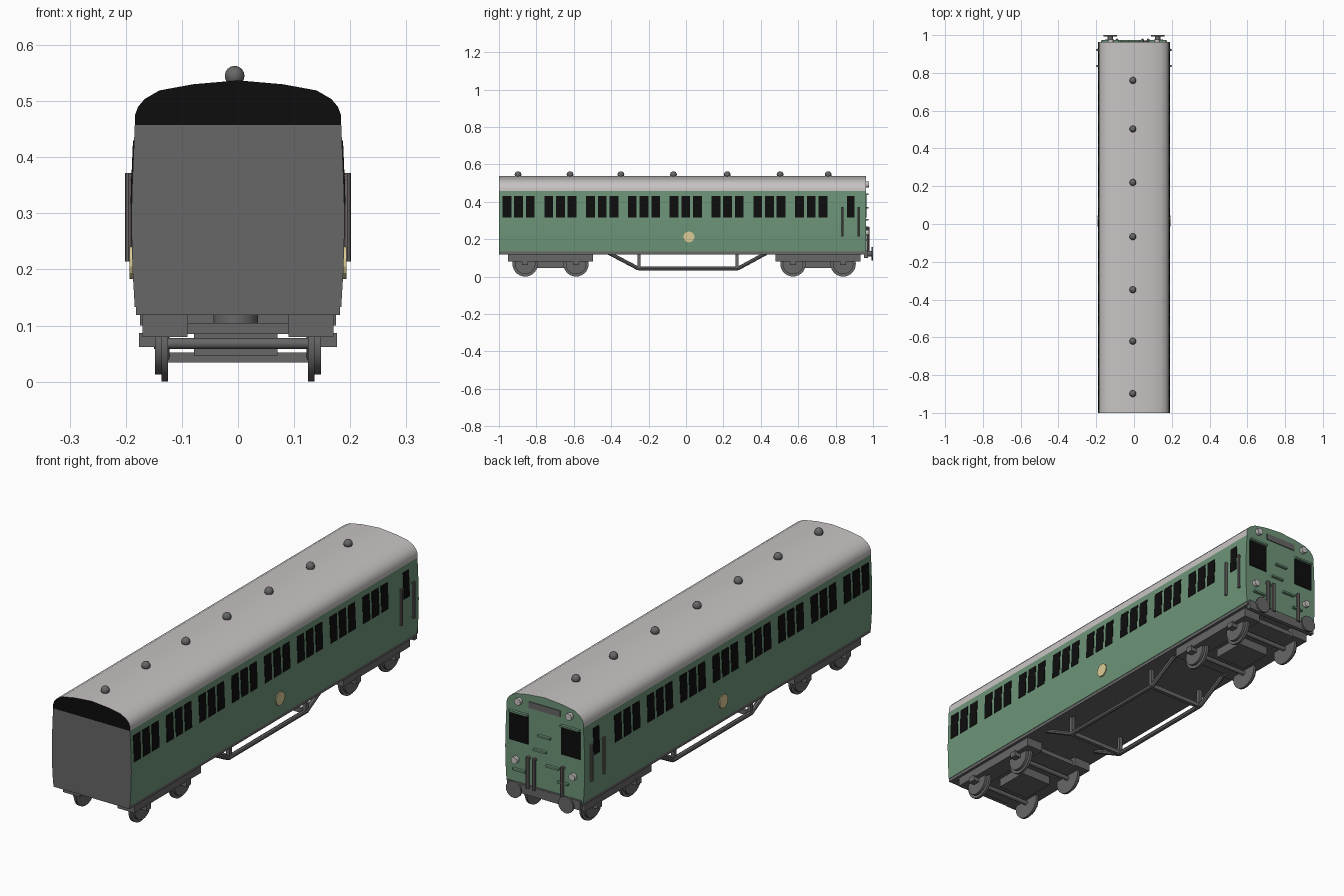
import bpy, bmesh, math
from mathutils import Vector, Matrix

if "Cube" in bpy.data.objects:
    bpy.data.objects.remove(bpy.data.objects["Cube"])


def mat(name, r, g, b):
    m = bpy.data.materials.new(name)
    m.diffuse_color = (r, g, b, 1)
    m.use_nodes = True
    m.node_tree.nodes["Principled BSDF"].inputs["Base Color"].default_value = m.diffuse_color
    return m


GREEN = mat("coach green", 0.155, 0.30, 0.19)
GREY = mat("frame grey", 0.135, 0.135, 0.135)
ROOF = mat("roof grey", 0.58, 0.55, 0.55)
BLACK = mat("window black", 0.004, 0.004, 0.004)
CREAM = mat("badge cream", 0.70, 0.60, 0.30)
RAIL = mat("rail grey", 0.15, 0.13, 0.13)


def finish(bm, name, mats, smooth=False):
    bmesh.ops.recalc_face_normals(bm, faces=bm.faces)
    me = bpy.data.meshes.new(name)
    bm.to_mesh(me)
    bm.free()
    for m in mats:
        me.materials.append(m)
    ob = bpy.data.objects.new(name, me)
    bpy.context.collection.objects.link(ob)
    if smooth:
        bpy.context.view_layer.objects.active = ob
        ob.select_set(True)
        bpy.ops.object.shade_smooth_by_angle(angle=math.radians(35))
        ob.select_set(False)
    return ob


def add_box(bm, x0, x1, y0, y1, z0, z1):
    c = Vector(((x0 + x1) / 2, (y0 + y1) / 2, (z0 + z1) / 2))
    s = Matrix.Diagonal((x1 - x0, y1 - y0, z1 - z0, 1))
    bmesh.ops.create_cube(bm, size=1, matrix=Matrix.Translation(c) @ s)


def add_rod(bm, a, b, r, seg=12):
    a, b = Vector(a), Vector(b)
    d = b - a
    m = Matrix.Translation((a + b) / 2) @ d.to_track_quat('Z', 'Y').to_matrix().to_4x4()
    bmesh.ops.create_cone(bm, cap_ends=True, segments=seg, radius1=r, radius2=r,
                          depth=d.length, matrix=m)


def add_ball(bm, c, r):
    bmesh.ops.create_uvsphere(bm, u_segments=14, v_segments=8, radius=r,
                              matrix=Matrix.Translation(c))


def boxes(name, m, *dims):
    bm = bmesh.new()
    for d in dims:
        add_box(bm, *d)
    return finish(bm, name, [m])


Y0, Y1 = -1.0, 0.963
SIDE = [(0.184, 0.133), (0.188, 0.20), (0.190, 0.28), (0.189, 0.34), (0.184, 0.457)]
TOP = [(0.184, 0.457), (0.184, 0.474), (0.178, 0.490), (0.166, 0.504), (0.140, 0.519),
       (0.080, 0.530), (0.0, 0.537)]


def side_x(z):
    for (xa, za), (xb, zb) in zip(SIDE, SIDE[1:]):
        if z <= zb:
            return xa + (xb - xa) * (z - za) / (zb - za)
    return SIDE[-1][0]


def extrude_section(name, half, mats):
    """Mirrored section swept along the coach: 0 skin, 1 front end, 2 back end."""
    loop = half + [(-x, z) for x, z in reversed(half) if x > 0]
    bm = bmesh.new()
    f = [bm.verts.new((x, Y0, z)) for x, z in loop]
    b = [bm.verts.new((x, Y1, z)) for x, z in loop]
    for i in range(len(loop)):
        j = (i + 1) % len(loop)
        bm.faces.new((f[i], f[j], b[j], b[i]))
    bm.faces.new(f).material_index = 1
    bm.faces.new(b).material_index = 2
    finish(bm, name, mats, True)


# Coach shell and roof
extrude_section("coach_body", SIDE, [GREEN, GREY, GREEN])
extrude_section("roof", TOP, [ROOF, BLACK, GREEN])

# Side windows, following the curve of the sides
bm = bmesh.new()
spans = [(-0.895 + 0.2235 * g + 0.0625 * k, 0.047) for g in range(8) for k in (-1, 0, 1)]
spans.append((0.88, 0.04))
levels = [0.316, 0.34, 0.43]
for s in (-1, 1):
    for yc, w in spans:
        vs = [[bm.verts.new((s * (side_x(z) + o), yc + e * w / 2, z))
               for z in levels for e in (-1, 1)] for o in (-0.003, 0.002)]
        inn, out = vs
        for q in ((0, 1, 3, 2), (2, 3, 5, 4)):
            bm.faces.new([out[i] for i in q])
        ring = (0, 1, 3, 5, 4, 2)
        for i in range(6):
            a, b = ring[i], ring[(i + 1) % 6]
            bm.faces.new((out[a], out[b], inn[b], inn[a]))
finish(bm, "side_windows", [BLACK])

# Round side badges
bm = bmesh.new()
for s in (-1, 1):
    add_rod(bm, (s * 0.186, 0.016, 0.212), (s * 0.193, 0.016, 0.212), 0.029, 14)
finish(bm, "side_badges", [CREAM])

# Roof vents
bm = bmesh.new()
for y in (-0.898, -0.62, -0.348, -0.067, 0.22, 0.503, 0.76):
    add_ball(bm, (-0.006, y, 0.545), 0.018)
finish(bm, "roof_vents", [GREY], True)

# Side door handrails
bm = bmesh.new()
for s in (-1, 1):
    for y in (0.837, 0.922):
        add_rod(bm, (s * 0.195, y, 0.214), (s * 0.195, y, 0.372), 0.006, 8)
        for z in (0.22, 0.366):
            add_rod(bm, (s * 0.185, y, z), (s * 0.195, y, z), 0.005, 8)
finish(bm, "door_handrails", [RAIL])

# Underframe with buffer beam
boxes("underframe", GREY, (-0.182, 0.182, Y0, Y1, 0.119, 0.135),
      (-0.175, 0.175, Y1 - 0.01, 0.972, 0.10, 0.14))

# Cab end windows, route panel, grab bars
boxes("cab_windows", BLACK, *[(x0, x0 + 0.092, Y1 - 0.003, Y1 + 0.003, 0.315, 0.435)
                             for x0 in (-0.17, 0.078)])
boxes("route_panel", GREY, (-0.075, 0.075, Y1 - 0.003, Y1 + 0.004, 0.475, 0.502))
boxes("cab_grab_bars", GREEN, *[(x - w, x + w, Y1 - 0.002, Y1 + 0.012, z, z + 0.008)
      for x, w, z in ((0, 0.03, 0.365), (0.02, 0.03, 0.30), (-0.04, 0.03, 0.245),
                      (0.124, 0.045, 0.437), (-0.124, 0.045, 0.437), (0.12, 0.03, 0.19),
                      (-0.09, 0.025, 0.19))])

# Cab lamps
bm = bmesh.new()
for s in (-1, 1):
    for x, z in ((0.122, 0.492), (0.138, 0.235)):
        add_rod(bm, (s * x, Y1 - 0.005, z), (s * x, Y1 + 0.015, z), 0.015)
finish(bm, "cab_lamps", [ROOF], True)

# Brake pipes on the cab end
bm = bmesh.new()
for x in (0.075, 0.045, -0.09):
    add_rod(bm, (x, 0.974, 0.13), (x, 0.974, 0.265), 0.008, 8)
    add_rod(bm, (x, Y1 - 0.004, 0.26), (x, 0.976, 0.26), 0.007, 8)
finish(bm, "brake_pipes", [RAIL], True)

# Buffers
bm = bmesh.new()
for s in (-1, 1):
    add_rod(bm, (s * 0.125, 0.96, 0.122), (s * 0.125, 0.994, 0.122), 0.015)
    add_rod(bm, (s * 0.125, 0.992, 0.122), (s * 0.125, 1.0, 0.122), 0.036, 20)
finish(bm, "buffers", [GREY], True)

# Bogies: frames, bolster, pivot, axle boxes and wheels
for name, axles in (("front", (-0.86, -0.588)), ("rear", (0.572, 0.84))):
    mid = sum(axles) / 2
    dims = [(-0.078, 0.07, mid - 0.075, mid + 0.075, 0.047, 0.105),
            (-0.11, 0.11, mid - 0.215, mid + 0.215, 0.085, 0.105)]
    for s in (-1, 1):
        a, b = sorted((s * 0.09, s * 0.17))
        dims.append((a, b, mid - 0.227, mid + 0.227, 0.08, 0.122))
        a, b = sorted((s * 0.145, s * 0.176))
        dims += [(a, b, y - 0.016, y + 0.016, 0.062, 0.087) for y in axles]
    boxes(name + "_bogie_frame", GREY, *dims)
    bm = bmesh.new()
    add_rod(bm, (0, 0, 0.10), (0, 0, 0.125), 0.04, 20)
    bmesh.ops.translate(bm, verts=bm.verts, vec=(-0.004, mid, 0))
    for y in axles:
        add_rod(bm, (-0.15, y, 0.068), (0.145, y, 0.068), 0.01)
        for s in (-1, 1):
            add_rod(bm, (s * 0.125, y, 0.068), (s * 0.136, y, 0.068), 0.068, 28)
            add_rod(bm, (s * 0.135, y, 0.068), (s * 0.148, y, 0.068), 0.055, 28)
    finish(bm, name + "_wheels", [GREY], True)

# Truss rods under the middle
bm = bmesh.new()
path = [(-0.42, 0.13), (-0.255, 0.043), (0.278, 0.043), (0.438, 0.13)]
for s in (-1, 1):
    for (ya, za), (yb, zb) in zip(path, path[1:]):
        add_rod(bm, (s * 0.132, ya, za), (s * 0.132, yb, zb), 0.010, 8)
    for y in (-0.25, 0.273):
        add_box(bm, s * 0.132 - 0.008, s * 0.132 + 0.008, y - 0.008, y + 0.008, 0.04, 0.13)
for y in (-0.25, 0.273):
    add_box(bm, -0.132, 0.132, y - 0.008, y + 0.008, 0.034, 0.052)
finish(bm, "truss_rods", [GREY])
